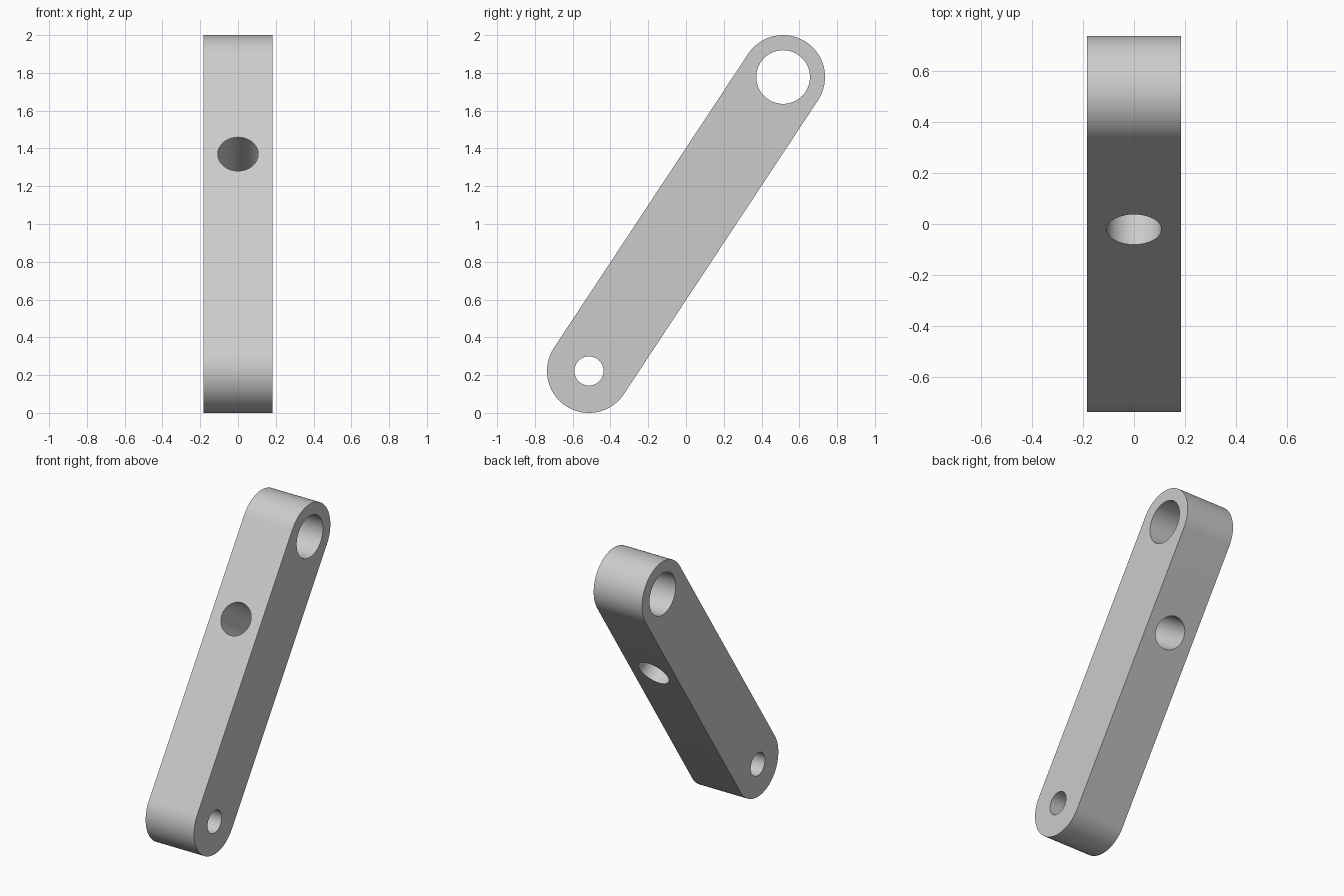
import bpy, bmesh, math
from mathutils import Vector, Matrix

if "Cube" in bpy.data.objects:
    bpy.data.objects.remove(bpy.data.objects["Cube"])

HALF_W = 0.183                     # half thickness along x
R = 0.222                          # radius of the rounded ends
TOP = Vector((0, 0.514, 1.778))
LOW = Vector((0, -0.514, 0.222))
axis = (TOP - LOW).normalized()
normal = Vector((0, -axis.z, axis.y))   # upper front face direction
SEG = 48

grey = bpy.data.materials.new("light grey")
grey.diffuse_color = (0.6, 0.6, 0.6, 1)
grey.use_nodes = True
grey.node_tree.nodes["Principled BSDF"].inputs["Base Color"].default_value = grey.diffuse_color

# Arm: capsule outline extruded along x
bm = bmesh.new()
outline = []
for centre, start in ((TOP, 0), (LOW, math.pi)):
    for i in range(SEG + 1):
        a = start + math.pi * i / SEG
        p = centre + R * (normal * math.cos(a) + axis * math.sin(a))
        outline.append(bm.verts.new((-HALF_W, p.y, p.z)))
face = bm.faces.new(outline)
side = bmesh.ops.extrude_face_region(bm, geom=[face])
bmesh.ops.translate(bm, vec=(2 * HALF_W, 0, 0),
                    verts=[g for g in side["geom"] if isinstance(g, bmesh.types.BMVert)])
bmesh.ops.recalc_face_normals(bm, faces=bm.faces)
mesh = bpy.data.meshes.new("link_arm")
bm.to_mesh(mesh)
bm.free()
mesh.materials.append(grey)
arm = bpy.data.objects.new("link_arm", mesh)
bpy.context.collection.objects.link(arm)


def drill(name, centre, direction, radius):
    """Cut a round through hole in the arm."""
    bpy.ops.mesh.primitive_cylinder_add(vertices=64, radius=radius, depth=1.0, location=centre,
                                        rotation=direction.to_track_quat('Z', 'Y').to_euler())
    cutter = bpy.context.object
    cutter.name = name
    cutter.hide_render = True
    cutter.data.materials.append(grey)
    bpy.context.view_layer.objects.active = arm
    mod = arm.modifiers.new(name, 'BOOLEAN')
    mod.operation = 'DIFFERENCE'
    mod.solver = 'EXACT'
    mod.object = cutter
    bpy.ops.object.modifier_apply(modifier=mod.name)
    bpy.data.objects.remove(cutter)


# Large bore, small bore and cross hole
x_dir = Vector((1, 0, 0))
drill("large_bore", TOP, x_dir, 0.142)
drill("small_bore", LOW, x_dir, 0.077)
drill("cross_hole", Vector((0, 0, 1)) + axis * 0.297, normal, 0.107)

bpy.ops.object.select_all(action='DESELECT')
arm.select_set(True)
bpy.context.view_layer.objects.active = arm
bpy.ops.object.shade_smooth_by_angle(angle=math.radians(30))
